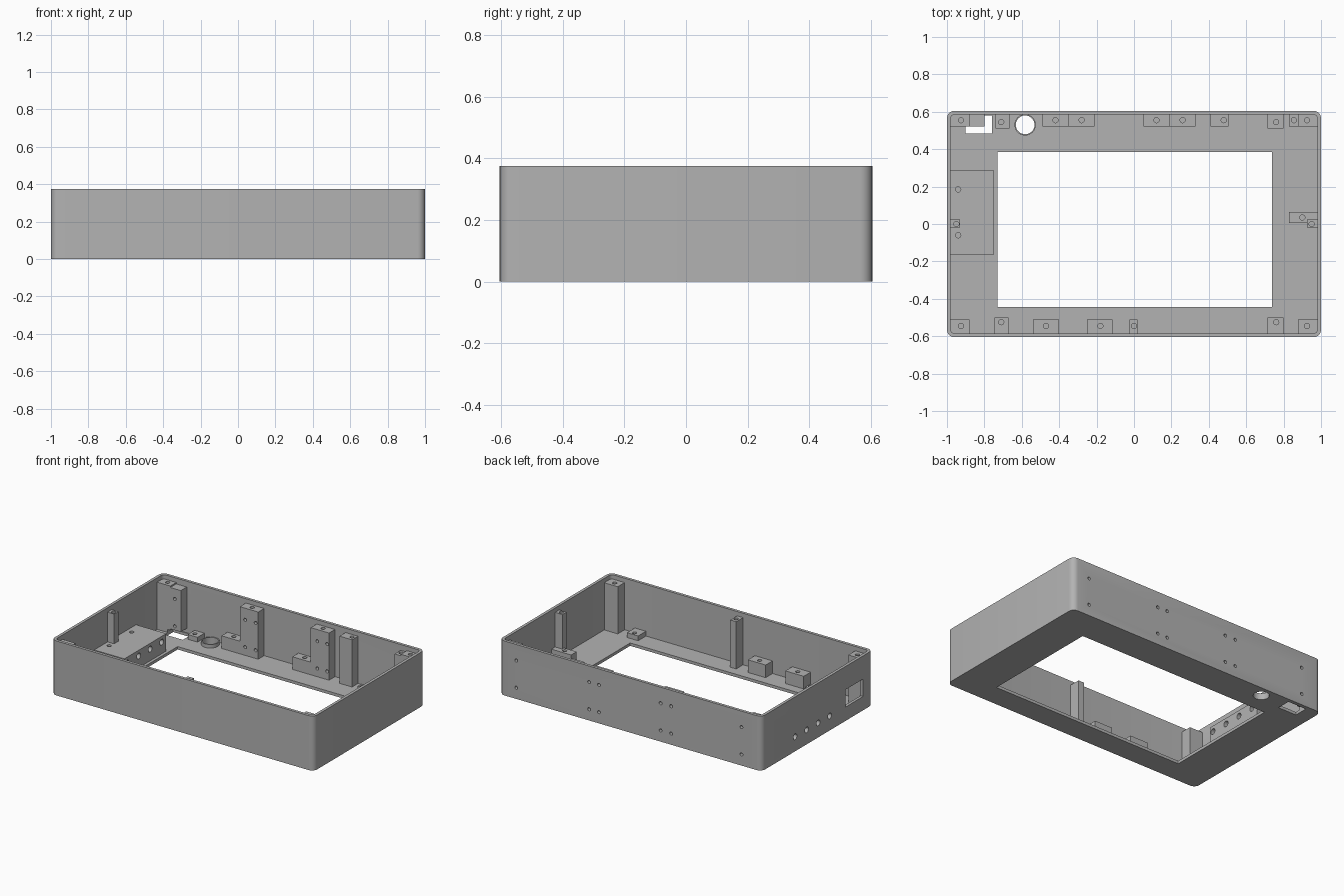
import bpy, bmesh, math
from mathutils import Matrix, Vector

if "Cube" in bpy.data.objects:
    bpy.data.objects.remove(bpy.data.objects["Cube"])

grey = bpy.data.materials.new("plain grey")
grey.use_nodes = True
colour = (0.45, 0.45, 0.45, 1)
grey.diffuse_color = colour
grey.node_tree.nodes["Principled BSDF"].inputs["Base Color"].default_value = colour

X, Y, H = 1.0, 0.605, 0.375     # half length, half width, height
WALL, FLOOR = 0.02, 0.02
TALL, MID, LOW = 0.345, 0.107, 0.053


def add_box(bm, x0, x1, y0, y1, z0, z1):
    size = Matrix.Diagonal((x1 - x0, y1 - y0, z1 - z0, 1))
    centre = Vector((x0 + x1, y0 + y1, z0 + z1)) / 2
    bmesh.ops.create_cube(bm, size=1, matrix=Matrix.Translation(centre) @ size)


def add_cylinder(bm, start, end, radius, sides=20):
    a, b = Vector(start), Vector(end)
    turn = (b - a).to_track_quat('Z', 'Y').to_matrix().to_4x4()
    bmesh.ops.create_cone(bm, cap_ends=True, segments=sides, radius1=radius, radius2=radius,
                          depth=(b - a).length, matrix=Matrix.Translation((a + b) / 2) @ turn)


def add_rounded_prism(bm, hx, hy, radius, z0, z1, steps=6):
    points = []
    for i, (sx, sy) in enumerate(((1, 1), (-1, 1), (-1, -1), (1, -1))):
        for k in range(steps + 1):
            a = (i + k / steps) * math.pi / 2
            points.append((sx * (hx - radius) + radius * math.cos(a),
                           sy * (hy - radius) + radius * math.sin(a), z0))
    face = bm.faces.new([bm.verts.new(p) for p in points])
    made = bmesh.ops.extrude_face_region(bm, geom=[face])["geom"]
    bmesh.ops.translate(bm, vec=(0, 0, z1 - z0),
                        verts=[v for v in made if isinstance(v, bmesh.types.BMVert)])


def make(name, bm):
    bmesh.ops.recalc_face_normals(bm, faces=bm.faces)
    mesh = bpy.data.meshes.new(name)
    bm.to_mesh(mesh)
    bm.free()
    mesh.materials.append(grey)
    ob = bpy.data.objects.new(name, mesh)
    bpy.context.scene.collection.objects.link(ob)
    return ob


def cut(ob, *cutters):
    for c in cutters:
        mod = ob.modifiers.new("cut", 'BOOLEAN')
        mod.operation, mod.solver, mod.object = 'DIFFERENCE', 'EXACT', c
    bpy.context.view_layer.update()
    result = bpy.data.meshes.new_from_object(
        ob.evaluated_get(bpy.context.evaluated_depsgraph_get()))
    ob.modifiers.clear()
    ob.data = result


# Outer case
bm = bmesh.new()
add_rounded_prism(bm, X, Y, 0.04, 0, H)
case = make("case", bm)
bm = bmesh.new()
add_rounded_prism(bm, X - WALL, Y - WALL, 0.02, FLOOR, H + 0.1)
cavity = make("cavity_cutter", bm)

# Mounting blocks: name, x range, y range, z range, screw position
B0, B1 = 0.52, 0.59             # back row
F0, F1 = -0.59, -0.51           # front row
Z = 0.01
blocks = [
    ("back_right_corner_post", -.985, -.88, B0, B1, Z, TALL, -.925, .555),
    ("back_right_bracket", -.88, -.80, B0, B1, .05, TALL - .01, None, None),
    ("back_right_low_block", -.74, -.665, .51, B1, Z, LOW, -.71, .545),
    ("back_left_low_block", .715, .80, .51, B1, Z, LOW, .76, .545),
    ("back_post", .41, .505, B0, B1, Z, TALL, .48, .555),
    ("back_left_bracket", .83, .877, B0, B1, Z, TALL - .01, .855, .555),
    ("back_left_corner_post", .877, .985, B0, B1, Z, TALL, .925, .555),
    ("front_right_corner_post", -.985, -.88, F0, F1, Z, TALL, -.925, -.545),
    ("front_left_corner_post", .877, .985, F0, F1, Z, TALL, .925, -.545),
    ("front_right_low_block", -.745, -.67, F0, -.5, Z, LOW, -.71, -.525),
    ("front_left_low_block", .715, .80, F0, -.5, Z, LOW, .76, -.525),
    ("front_block_a", -.54, -.40, F0, F1, Z, MID, -.47, -.545),
    ("front_block_b", -.25, -.115, F0, F1, Z, MID, -.18, -.545),
    ("front_post", -.025, .02, F0, F1, Z, TALL, 0, -.545),
    ("left_side_block", .83, .985, .005, .065, Z, MID, .90, .035),
    ("left_side_post", .925, .985, -.02, .025, Z, TALL, .95, 0),
    ("right_side_post", -.985, -.93, -.02, .025, .13, TALL, -.95, 0),
    ("side_tray", -.985, -.75, -.165, .29, Z, .14, -.94, .185),
]
# Paired back supports: a mid block next to a tall one
for i, x in enumerate((-.49, .05), 1):
    blocks.append((f"back_mid_block_{i}", x, x + .14, B0, B1, Z, MID, x + .07, .555))
    blocks.append((f"back_tall_block_{i}", x + .14, x + .28, B0, B1, Z, TALL, x + .21, .555))

# Shared cutter: window, port, and all holes
bm = bmesh.new()
add_box(bm, -.73, .737, -.445, .385, -.1, .1)            # floor window
add_box(bm, -.90, -.76, .485, .58, -.1, .04)             # floor slot
add_box(bm, -1.1, -.97, -.50, -.31, .095, .215)          # side port
add_cylinder(bm, (-.582, .53, -.1), (-.582, .53, .1), .05, 32)
for x in (.87, .315, .24, -.23, -.31, -.846):            # back wall holes
    for z in (.265, .077):
        add_cylinder(bm, (x, .5, z), (x, .7, z), .011)
for i in range(4):                                       # tray bores
    y = .24 - .125 * i
    add_cylinder(bm, (-1.1, y, .1), (-.7, y, .1), .02)
screws = [(b[7], b[8], b[6]) for b in blocks if b[7] is not None] + [(-.94, -.06, .14)]
for x, y, top in screws:                                 # screw holes
    depth = .025 if top < .2 else .05
    if abs(top - .14) < .001:
        depth = .015
    add_cylinder(bm, (x, y, top - depth), (x, y, top + .004), .014)
holes = make("hole_cutter", bm)

cut(case, cavity, holes)
parts = [case]
for name, x0, x1, y0, y1, z0, z1, *_ in blocks:
    bm = bmesh.new()
    add_box(bm, x0, x1, y0, y1, z0, z1)
    parts.append(make(name, bm))
    cut(parts[-1], holes)

# Raised collar round the button hole
bm = bmesh.new()
add_cylinder(bm, (-.582, .53, Z), (-.582, .53, .045), .057, 32)
parts.append(make("button_collar", bm))
cut(parts[-1], holes)

for c in (cavity, holes):
    bpy.data.objects.remove(c)

bpy.ops.object.select_all(action='DESELECT')
for ob in parts:
    ob.select_set(True)
bpy.context.view_layer.objects.active = case
bpy.ops.object.shade_smooth_by_angle(angle=math.radians(30))
